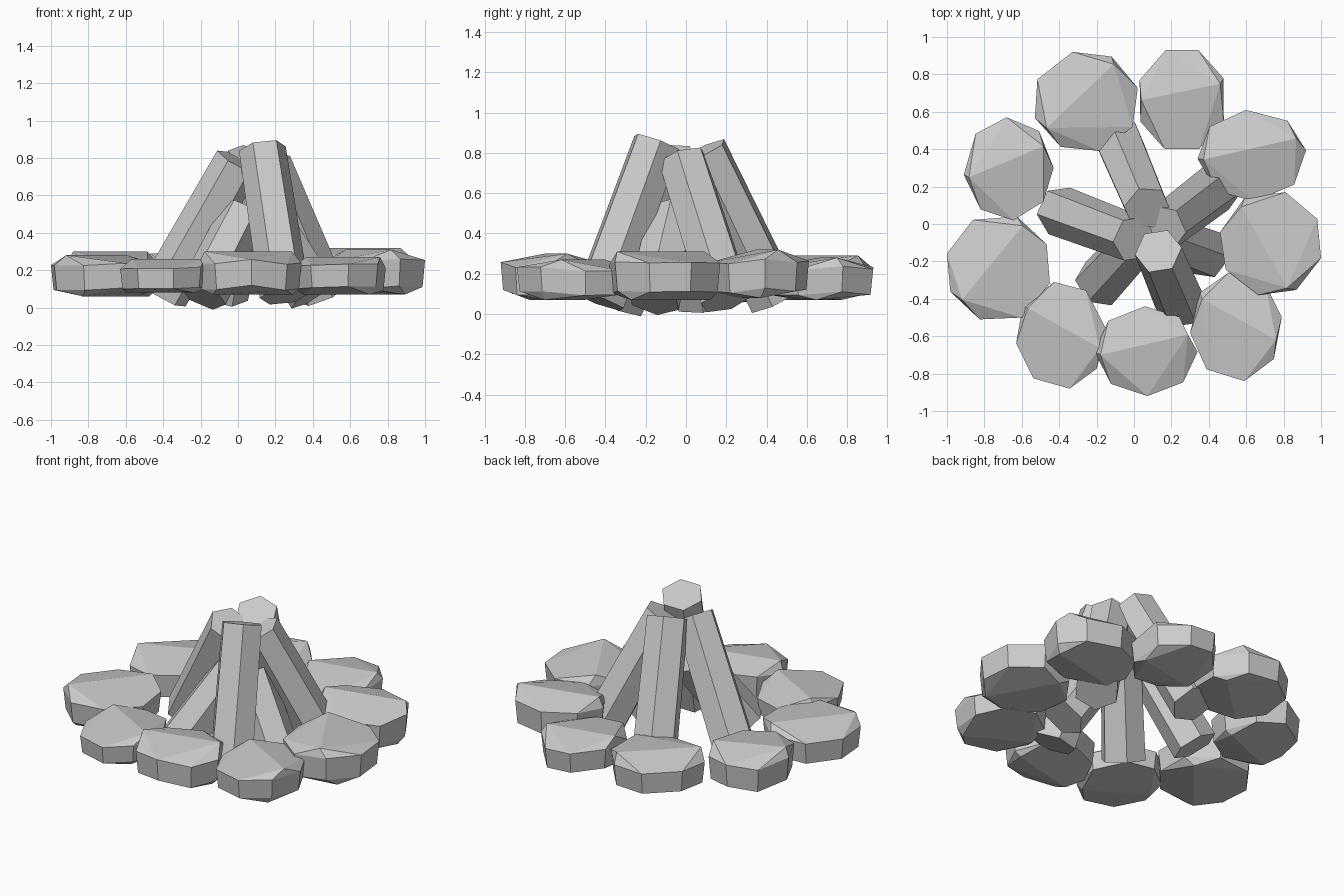
import bpy, bmesh, random
from math import cos, sin, pi, radians
from mathutils import Vector

if "Cube" in bpy.data.objects:
    bpy.data.objects.remove(bpy.data.objects["Cube"])

random.seed(4)


def finish(bm, name):
    bmesh.ops.recalc_face_normals(bm, faces=bm.faces)
    mesh = bpy.data.meshes.new(name)
    bm.to_mesh(mesh)
    bm.free()
    obj = bpy.data.objects.new(name, mesh)
    bpy.context.collection.objects.link(obj)


def stone(name, box, z0, z1, phase, ridge):
    """Faceted flat stone: octagonal rim, ridged crown, fitted to its plan box."""
    pts = []
    for i in range(8):
        a = radians(phase) + i * pi / 4 + random.uniform(-.05, .05)
        h = random.uniform(-.06, .06)
        pts += [Vector((cos(a), sin(a), .76 + h)),
                Vector((.95 * cos(a), .95 * sin(a), .16 + h))]
    # crown and underside ridges
    r = radians(ridge)
    for s in (-1, 1):
        for off, rad, z in ((.15, .88, 1), (-.2, .8, 0)):
            pts.append(Vector((s * rad * cos(r) - off * sin(r),
                               s * rad * sin(r) + off * cos(r), z)))
    lo = [min(p[k] for p in pts) for k in range(3)]
    hi = [max(p[k] for p in pts) for k in range(3)]
    x0, x1, y0, y1 = box
    target = ((x0, x1), (y0, y1), (z0, z1))
    bm = bmesh.new()
    for p in pts:
        bm.verts.new([t[0] + (p[k] - lo[k]) / (hi[k] - lo[k]) * (t[1] - t[0])
                      for k, t in enumerate(target)])
    bmesh.ops.convex_hull(bm, input=bm.verts)
    loose = [v for v in bm.verts if not v.link_faces]
    bmesh.ops.delete(bm, geom=loose, context='VERTS')
    bmesh.ops.dissolve_limit(bm, angle_limit=radians(9),
                             verts=bm.verts, edges=bm.edges)
    finish(bm, name)


def log(name, base, top, roll, r0=.137, r1=.127):
    """Six-sided, slightly tapered log with square-cut ends between two points."""
    base, top = Vector(base), Vector(top)
    axis = (top - base).normalized()
    side = axis.cross(Vector((0, 0, 1))).normalized()
    out = side.cross(axis)
    bm = bmesh.new()
    rings = []
    for c, r in ((base, r0), (top, r1)):
        rings.append([bm.verts.new(c + r * (cos(a) * out + sin(a) * side))
                      for a in (radians(roll) + i * pi / 3 for i in range(6))])
    bm.faces.new(rings[0])
    bm.faces.new(rings[1])
    for i in range(6):
        j = (i + 1) % 6
        bm.faces.new((rings[0][i], rings[0][j], rings[1][j], rings[1][i]))
    finish(bm, name)


# ring of stones: plan box, z range, rim phase, ridge direction
stones = [
    ((-.53, .02, .39, .92), .07, .29, 17, 45),
    ((.03, .48, .40, .93), .07, .28, 22, 10),
    ((.34, .92, .12, .61), .08, .32, 4, 15),
    ((.46, 1.0, -.38, .17), .07, .31, 30, 120),
    ((.30, .79, -.84, -.26), .07, .27, 8, -25),
    ((-.21, .34, -.92, -.44), .07, .30, 2, 15),
    ((-.63, -.15, -.88, -.31), .08, .26, 10, -25),
    ((-1.0, -.45, -.51, .04), .06, .28, 27, 50),
    ((-.91, -.43, .02, .57), .06, .30, 4, 20),
]
for n, s in enumerate(stones, 1):
    stone(f"ring_stone_{n}", *s)

# leaning logs
log("log_back", (-.08, .44, .068), (.07, .085, .81), 0)
log("log_left", (-.40, .07, .07), (0, -.08, .78), 25)
log("log_right", (.45, .20, .07), (.16, -.02, .77), 15)
log("log_front", (.25, -.43, .065), (.13, -.145, .85), 15)

# shorter inner logs
log("short_log_front_left", (-.19, -.32, .07), (.03, -.08, .50), 10)
log("short_log_right", (.40, -.16, .07), (.13, -.06, .50), 10)
